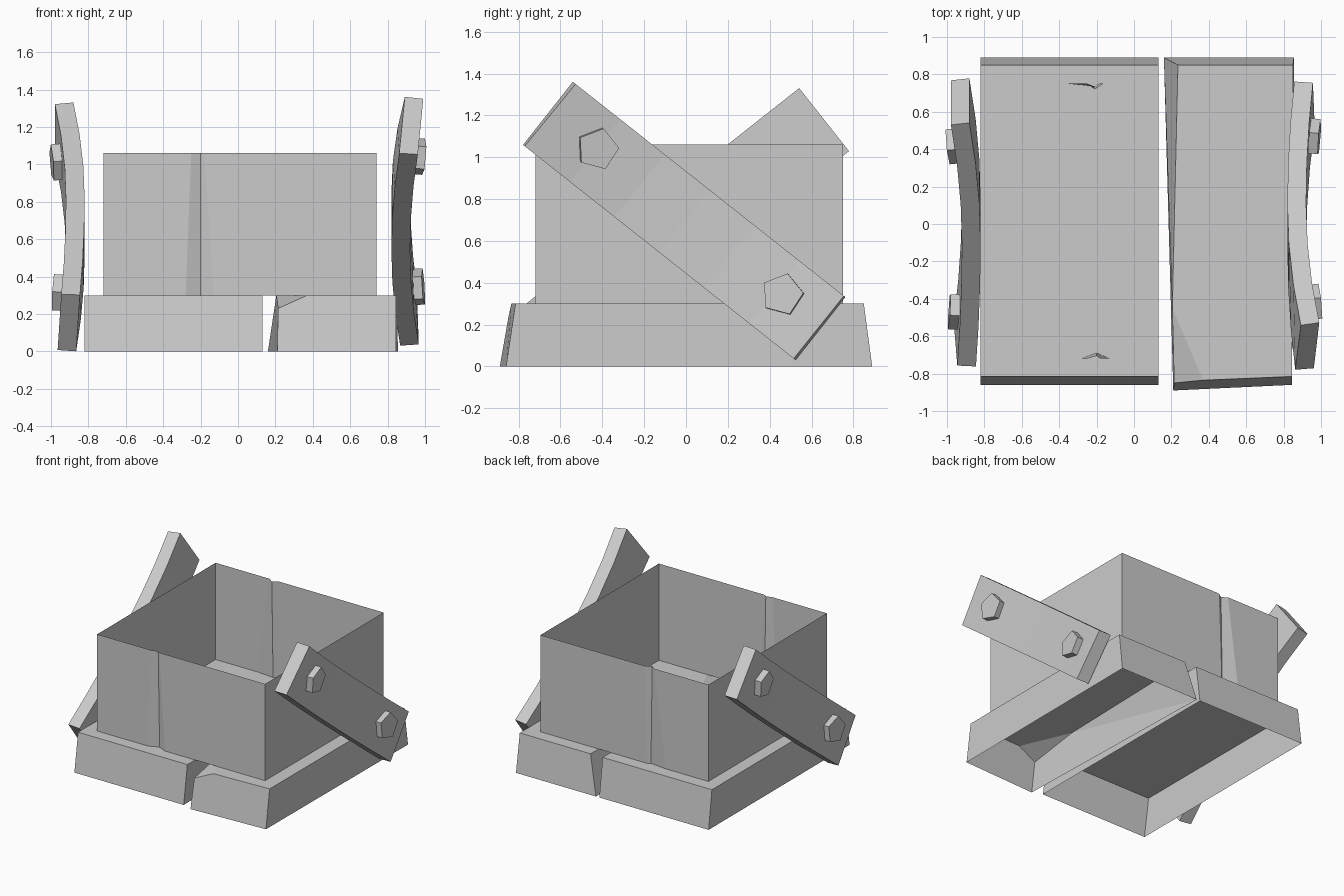
import bpy, math
from mathutils import Vector

if "Cube" in bpy.data.objects:
    bpy.data.objects.remove(bpy.data.objects["Cube"])


def make(name, verts, faces):
    mesh = bpy.data.meshes.new(name)
    mesh.from_pydata([tuple(v) for v in verts], [], faces)
    mesh.update()
    ob = bpy.data.objects.new(name, mesh)
    bpy.context.collection.objects.link(ob)
    return ob


# Base slabs: sloped front and back, open underneath
make("base_slab_left",
     [(-.82, -.86, 0), (.13, -.86, 0), (.13, .89, 0), (-.82, .89, 0),
      (-.82, -.815, .3), (.13, -.815, .3), (.13, .85, .3), (-.82, .85, .3)],
     [(4, 5, 6, 7), (0, 1, 5, 4), (1, 2, 6, 5), (2, 3, 7, 6), (3, 0, 4, 7)])

# Right slab is skewed and has a chipped front corner
make("base_slab_right",
     [(.21, -.89, 0), (.845, -.86, 0), (.855, .89, 0), (.16, .89, 0),
      (.215, -.85, .23), (.37, -.835, .3), (.845, -.815, .3),
      (.85, .85, .3), (.235, .85, .3), (.205, -.45, .3)],
     [(5, 6, 7, 8, 9), (4, 5, 9), (0, 1, 6, 5, 4), (1, 2, 7, 6),
      (2, 3, 8, 7), (3, 0, 4), (3, 4, 9), (3, 9, 8)])

# Upper box: thin open walls with a creased dent in front and back
bottom = [(-.72, -.72), (-.28, -.72), (-.2, -.688), (-.13, -.72), (.74, -.72),
          (.74, .75), (-.19, .75), (-.21, .735), (-.35, .75), (-.72, .75)]
top = [(-.72, -.72), (-.25, -.72), (-.2, -.705), (-.18, -.72), (.74, -.72),
       (.74, .75), (-.165, .75), (-.21, .72), (-.25, .75), (-.72, .75)]
n = len(bottom)
make("box_walls", [(x, y, .3) for x, y in bottom] + [(x, y, 1.06) for x, y in top],
     [(i, (i + 1) % n, n + (i + 1) % n, n + i) for i in range(n)])

# Side planks: bowed boards slanting across each side, with five-sided bolts
LENGTH, HALF, THICK, SEGS = 1.66, .192, .1, 6
ALONG = Vector((0, .785, -.62)).normalized()
ACROSS = Vector((0, .62, .785)).normalized()
START = Vector((0, -.66, 1.21))
OUT = Vector((1, 0, 0))


def side(label, turn, dz, start_x, end_x):
    def bow(u, v):
        # inner surface offset and slope at distance u along the board
        k = u / LENGTH * 2 - 1
        lo, hi = start_x if k < 0 else end_x
        tip = lo + (hi - lo) * (v / HALF + 1) / 2
        return .82 + (tip - .82) * k * k, (tip - .82) * 4 * k / LENGTH

    def place(u, v, lift):
        x, slope = bow(u, v)
        normal = (OUT - ALONG * slope).normalized()
        p = START + ALONG * u + ACROSS * v + OUT * x + normal * lift
        return (p.x * turn, p.y * turn, p.z + dz)

    verts, faces = [], []
    for i in range(SEGS + 1):
        u = LENGTH * i / SEGS
        verts += [place(u, v, h) for v, h in
                  ((-HALF, 0), (HALF, 0), (HALF, THICK), (-HALF, THICK))]
    for i in range(SEGS):
        a = i * 4
        faces += [(a + j, a + (j + 1) % 4, a + 4 + (j + 1) % 4, a + 4 + j)
                  for j in range(4)]
    faces += [(3, 2, 1, 0), tuple(SEGS * 4 + j for j in range(4))]
    make(label + "_plank", verts, faces)

    for part, y, z in (("upper", -.435, 1.05), ("lower", .47, .337)):
        c = Vector((0, y, z)) - START
        u0, v0 = c.dot(ALONG), c.dot(ACROSS)
        x, slope = bow(u0, v0)
        normal = (OUT - ALONG * slope * 1.3).normalized()
        tang = (ALONG + OUT * slope * 1.3).normalized()
        bv = []
        for h in (THICK - .015, THICK + .05):
            for k in range(5):
                a = math.radians(3 + 72 * k)
                d = Vector((0, math.cos(a), math.sin(a))) * .102
                p = (START + ALONG * u0 + ACROSS * v0 + OUT * x + normal * h
                     + tang * d.dot(ALONG) + ACROSS * d.dot(ACROSS))
                bv.append((p.x * turn, p.y * turn, p.z + dz))
        make(label + "_bolt_" + part, bv,
             [(4, 3, 2, 1, 0), (5, 6, 7, 8, 9)]
             + [(k, (k + 1) % 5, 5 + (k + 1) % 5, 5 + k) for k in range(5)])


# end offsets are given as (lower edge, upper edge)
side("right", 1, 0, (.862, .892), (.867, .857))
side("left", -1, -.03, (.88, .88), (.865, .845))
